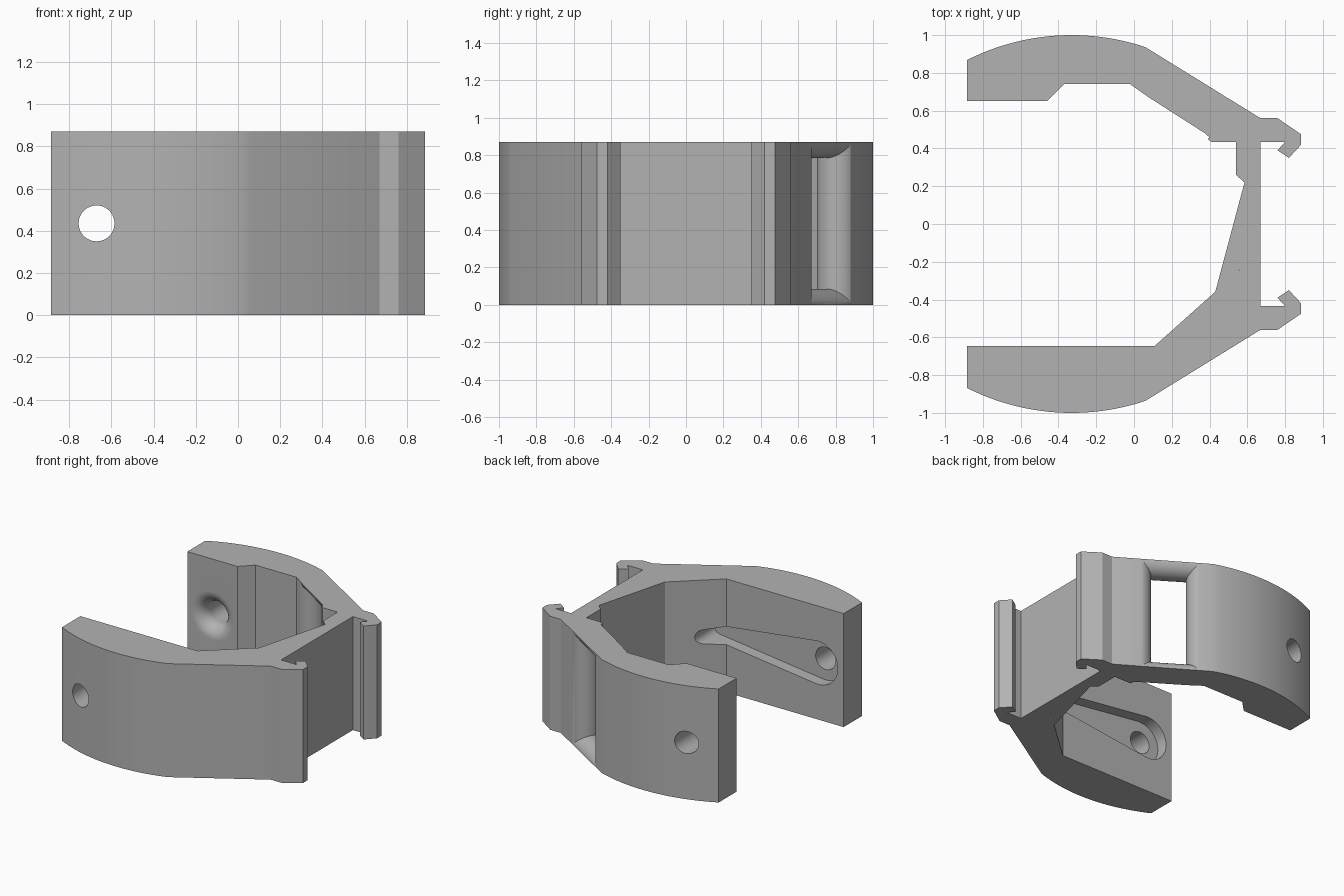
import bpy, bmesh
from math import sin, cos, pi, radians, asin, sqrt
from mathutils import Vector

if "Cube" in bpy.data.objects:
    bpy.data.objects.remove(bpy.data.objects["Cube"], do_unlink=True)

HEIGHT = 0.87
MID = HEIGHT / 2
HOLE_X, HOLE_R = -0.67, 0.085

grey = bpy.data.materials.new("light grey plastic")
grey.use_nodes = True
grey.diffuse_color = (0.45, 0.45, 0.45, 1)
grey.node_tree.nodes["Principled BSDF"].inputs["Base Color"].default_value = (0.45, 0.45, 0.45, 1)


def loft(name, rings):
    """Closed solid through rings that have equal point counts."""
    bm = bmesh.new()
    loops = [[bm.verts.new(p) for p in ring] for ring in rings]
    n = len(loops[0])
    for a, b in zip(loops, loops[1:]):
        for i in range(n):
            j = (i + 1) % n
            bm.faces.new((a[i], a[j], b[j], b[i]))
    bm.faces.new(loops[0])
    bm.faces.new(loops[-1])
    bmesh.ops.recalc_face_normals(bm, faces=bm.faces)
    mesh = bpy.data.meshes.new(name)
    bm.to_mesh(mesh)
    bm.free()
    mesh.materials.append(grey)
    obj = bpy.data.objects.new(name, mesh)
    bpy.context.collection.objects.link(obj)
    return obj


def cut(body, cutter):
    cutter.hide_render = True
    mod = body.modifiers.new("cut", "BOOLEAN")
    mod.operation = "DIFFERENCE"
    mod.solver = "EXACT"
    mod.object = cutter
    bpy.context.view_layer.objects.active = body
    bpy.ops.object.modifier_apply(modifier=mod.name)
    bpy.data.objects.remove(cutter, do_unlink=True)


# Clip body: curved outer arms, slanted shoulders, hooked rails and a thin web
R_ARC, X_ARC = 1.23, -0.33
arc = []
for i in range(25):
    x = -0.885 + 0.945 * i / 24
    arc.append((x, 1 - R_ARC + sqrt(R_ARC ** 2 - (x - X_ARC) ** 2)))
hook = [(0.67, 0.56), (0.76, 0.56), (0.885, 0.475), (0.885, 0.42),
        (0.82, 0.35), (0.76, 0.39), (0.8, 0.435), (0.67, 0.435)]
web = [(0.41, 0.435), (0.54, 0.435), (0.54, 0.26), (0.585, 0.22)]
back_inner = [(-0.885, 0.65), (-0.46, 0.65), (-0.37, 0.74), (-0.02, 0.74)]
front_inner = [(0.11, -0.645), (-0.885, -0.645)]


def flip(points):
    return [(x, -y) for x, y in reversed(points)]


outline = arc + hook + flip(arc + hook) + front_inner[::-1] + flip(web) + web[::-1] + back_inner[::-1]
clip = loft("clip_body", [[(x, y, z) for x, y in outline] for z in (0, HEIGHT)])

# Screw hole through both arms, flared on the inside of the back arm
FLARE = 0.1
steps = [(HOLE_R, 1.2)]
for i in range(13):
    a = pi / 2 * i / 12
    steps.append((HOLE_R + FLARE * (1 - cos(a)), 0.65 + FLARE * (1 - sin(a))))
steps += [(HOLE_R + FLARE, 0.6), (HOLE_R, 0.5), (HOLE_R, -1.2)]
angles = [2 * pi * i / 48 for i in range(48)]
cut(clip, loft("hole_cutter", [[(HOLE_X + r * cos(a), y, MID + r * sin(a)) for a in angles]
                               for r, y in steps]))

# Tapered keyhole slot on the inside of the front arm
BIG, SMALL, END_X = 0.165, 0.055, 0.22
edge = pi / 2 - asin((BIG - SMALL) / (END_X - HOLE_X))
slot = []
for i in range(25):
    a = edge + (2 * pi - 2 * edge) * i / 24
    slot.append((HOLE_X + BIG * cos(a), MID + BIG * sin(a)))
for i in range(17):
    a = -edge + 2 * edge * i / 16
    slot.append((END_X + SMALL * cos(a), MID + SMALL * sin(a)))
cut(clip, loft("slot_cutter", [[(x, y, z) for x, z in slot] for y in (-0.735, -0.3)]))

# Strap window through the back shoulder, with rounded bars all round
R_BAR = 0.115
corner = Vector((0.67, 0.56, 0))
along = Vector((-0.843, 0.539, 0)).normalized()
out = Vector((-along.y, along.x, 0)) * -1
sections = [(-0.145, R_BAR)]
for i in range(21):
    a = radians(-90 + 9 * i)
    sections.append((R_BAR * sin(a), R_BAR * (1 - cos(a))))
sections.append((0.145, R_BAR))
rings = []
for depth, grow in sections:
    t0, t1 = 0.29 - grow, 0.538 + grow
    z0, z1 = 0.085 - grow, 0.785 + grow
    base = corner + out * (depth - R_BAR)
    rings.append([base + along * t + Vector((0, 0, z))
                  for t, z in ((t0, z0), (t1, z0), (t1, z1), (t0, z1))])
cut(clip, loft("window_cutter", rings))

# Smooth curves, sharp corners
bpy.ops.object.select_all(action="DESELECT")
clip.select_set(True)
bpy.context.view_layer.objects.active = clip
bpy.ops.object.shade_smooth_by_angle(angle=radians(20))
